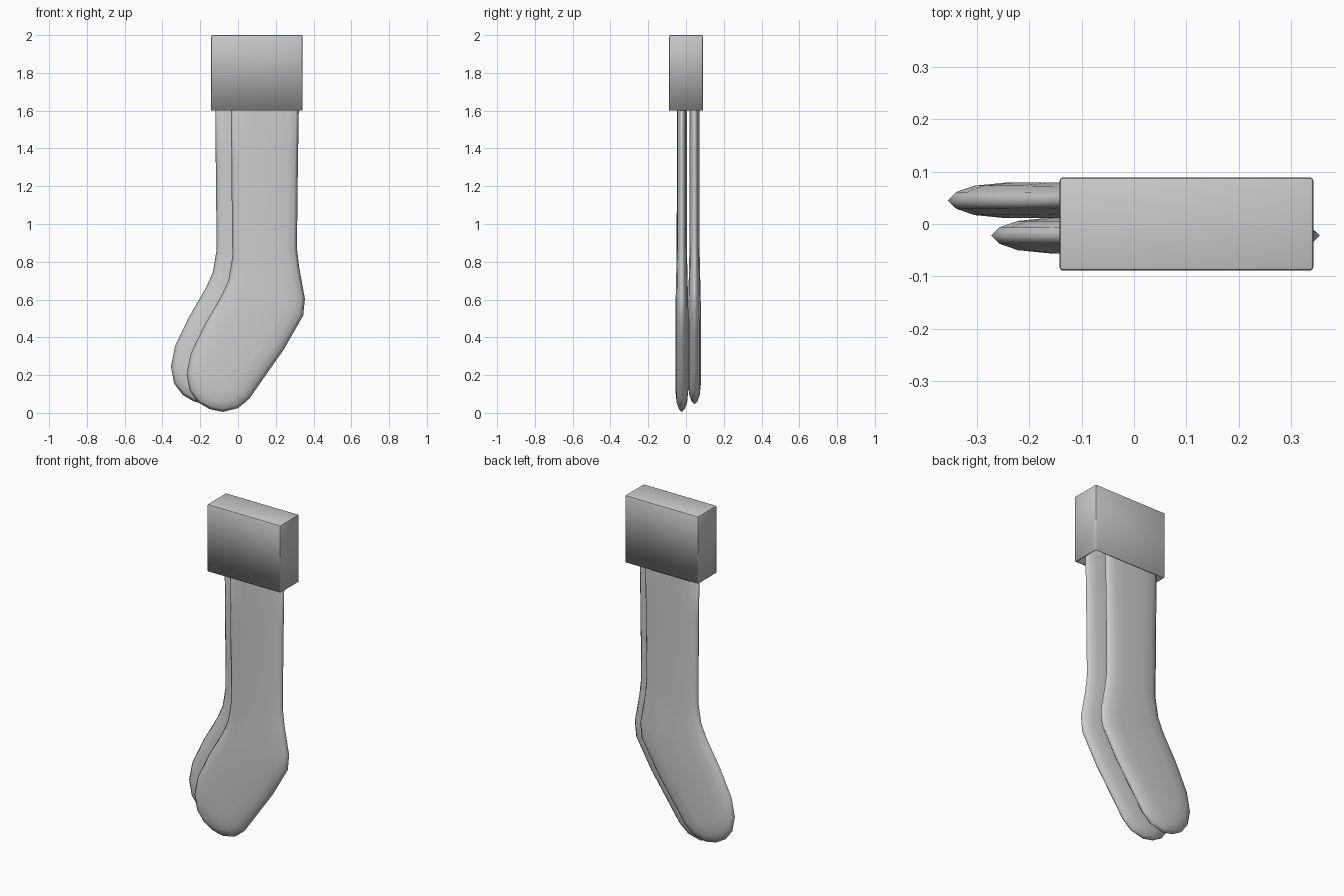
import bpy, bmesh
from mathutils import Vector

if "Cube" in bpy.data.objects:
    bpy.data.objects.remove(bpy.data.objects["Cube"])

# Sock silhouette (x, z): toe-side edge and heel-side edge, both from the top down
LEFT = [(-.04, 1.97), (-.035, 1.3), (-.03, .82), (-.05, .70), (-.085, .62), (-.175, .465),
        (-.25, .31), (-.272, .20), (-.255, .11), (-.21, .05), (-.15, .015)]
RIGHT = [(.328, 1.97), (.317, 1.3), (.312, .87), (.323, .77), (.354, .60), (.345, .51),
         (.245, .335), (.14, .185), (.06, .07), (0, .02), (-.08, 0)]


def inset(points, d):
    """Offset a closed counter-clockwise outline inwards with mitred corners."""
    out = []
    n = len(points)
    for i, p in enumerate(points):
        a = (p - points[i - 1]).normalized()
        b = (points[(i + 1) % n] - p).normalized()
        na, nb = Vector((-a.y, a.x)), Vector((-b.y, b.x))
        m = na + nb
        out.append(p + m * (2 * d / m.length_squared))
    return out


def finish(name, bm):
    bmesh.ops.recalc_face_normals(bm, faces=bm.faces)
    mesh = bpy.data.meshes.new(name)
    bm.to_mesh(mesh)
    bm.free()
    ob = bpy.data.objects.new(name, mesh)
    bpy.context.collection.objects.link(ob)
    return ob


def make_sock(name, dx, yc, dz):
    top = 1.97
    outline = [Vector((x + dx, min(z + dz, top))) for x, z in LEFT + RIGHT[::-1]]
    n = len(outline)
    bm = bmesh.new()

    def ring(pts, leg, foot, side):
        vs = []
        for p in pts:
            t = min(max((p.y - .55) / .35, 0), 1)      # thinner up the leg
            vs.append(bm.verts.new((p.x, yc + side * (foot + (leg - foot) * t), p.y)))
        return vs

    edge = ring(outline, 0, 0, 1)
    for side in (-1, 1):
        rings = [edge,
                 ring(inset(outline, .016), .013, .016, side),
                 ring(inset(outline, .05), .022, .028, side),
                 ring(inset(outline, .11), .026, .034, side)]
        for r, s in zip(rings, rings[1:]):
            for i in range(n):
                j = (i + 1) % n
                bm.faces.new((r[i], r[j], s[j], s[i]))
        # side panel as rungs between the two edges
        s = rings[-1]
        for i in range(n // 2 - 1):
            bm.faces.new((s[i], s[i + 1], s[n - 2 - i], s[n - 1 - i]))
    ob = finish(name, bm)
    for p in ob.data.polygons:
        p.use_smooth = True
    return ob


make_sock("front_sock", 0, -.022, .005)
make_sock("back_sock", -.083, .045, .045)

# Cuff: box with an open underside and thin walls
bm = bmesh.new()
bmesh.ops.create_cube(bm, size=1)
for v in bm.verts:
    v.co = (.10 + v.co.x * .484, v.co.y * .178, 1.8 + v.co.z * .4)
bm.faces.ensure_lookup_table()
bottom = min(bm.faces, key=lambda f: f.calc_center_median().z)
bmesh.ops.delete(bm, geom=[bottom], context='FACES_ONLY')
bmesh.ops.bevel(bm, geom=[e for e in bm.edges if not e.is_boundary],
                offset=.007, segments=2, profile=.5, affect='EDGES')
cuff = finish("cuff", bm)
wall = cuff.modifiers.new("wall", 'SOLIDIFY')
wall.thickness = .012
wall.offset = -1
bpy.context.view_layer.objects.active = cuff
cuff.select_set(True)
bpy.ops.object.shade_smooth_by_angle()
